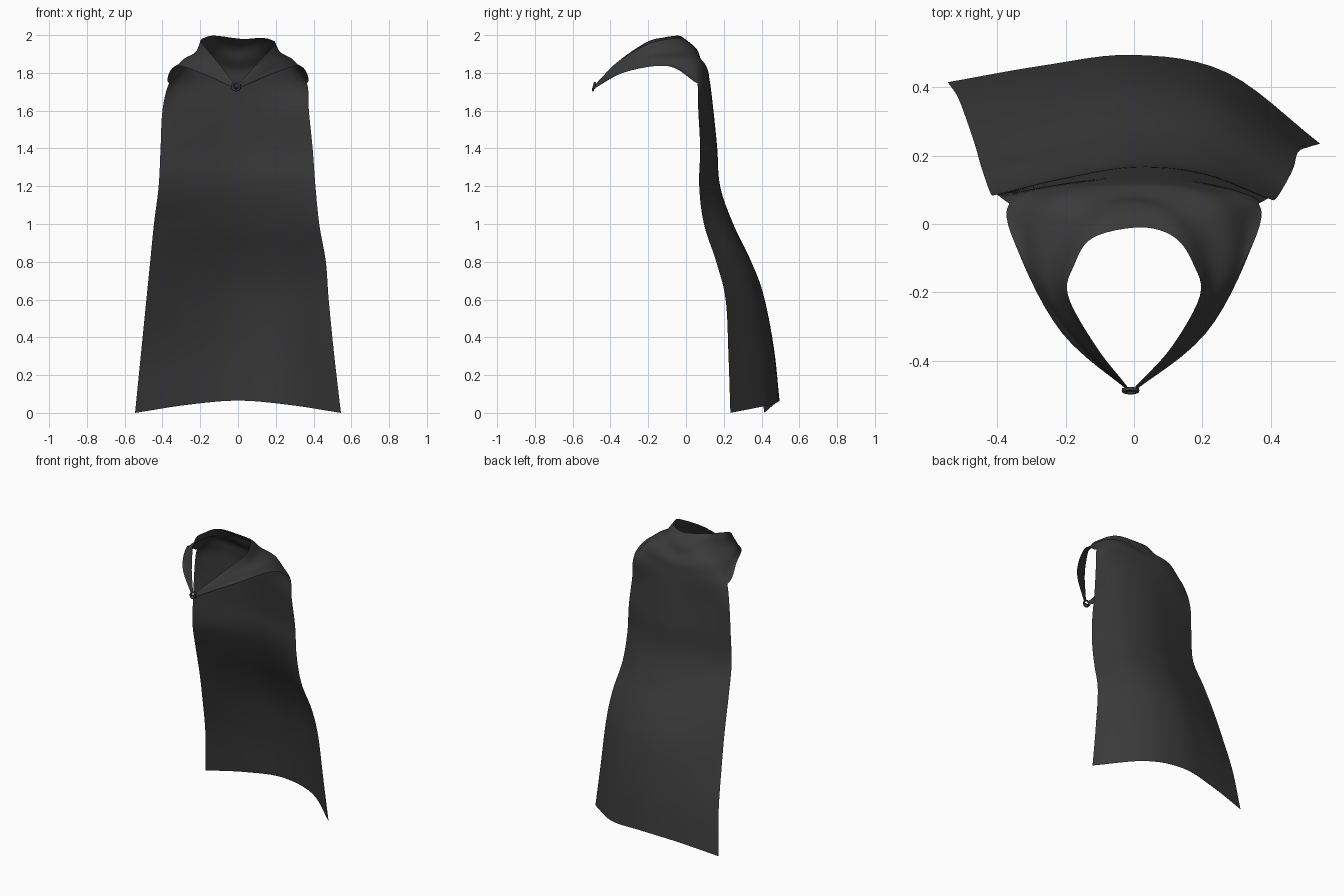
import bpy, bmesh, math
from mathutils import Vector

if "Cube" in bpy.data.objects:
    bpy.data.objects.remove(bpy.data.objects["Cube"])

S = 6  # subdivisions per control span


def spline(pts, steps=S):
    """Catmull-Rom curve through pts, ends extrapolated."""
    p = [2 * pts[0] - pts[1]] + pts + [2 * pts[-1] - pts[-2]]
    out = []
    for i in range(1, len(p) - 2):
        a, b, c, d = p[i - 1:i + 3]
        for k in range(steps):
            t = k / steps
            out.append(0.5 * (2 * b + (c - a) * t + (2 * a - 5 * b + 4 * c - d) * t * t
                              + (3 * b - a - 3 * c + d) * t ** 3))
    out.append(pts[-1].copy())
    return out


dark = bpy.data.materials.new("dark_cloth")
dark.diffuse_color = (0.042, 0.042, 0.043, 1)
dark.use_nodes = True
dark.node_tree.nodes["Principled BSDF"].inputs["Base Color"].default_value = dark.diffuse_color

# Cowl rows from neck edge to shoulder line: back centre, then round to the clasp
cowl = [
    [(0.02, -0.01, 1.98), (0.12, -0.04, 1.985), (0.175, -0.12, 1.975),
     (0.193, -0.21, 1.95), (0.11, -0.36, 1.86), (0.005, -0.475, 1.745)],
    [(0, 0.065, 1.91), (0.13, 0.04, 1.925), (0.215, -0.04, 1.91),
     (0.23, -0.20, 1.885), (0.135, -0.37, 1.815), (0.004, -0.482, 1.735)],
    [(0, 0.10, 1.84), (0.19, 0.085, 1.85), (0.295, 0.02, 1.845),
     (0.29, -0.16, 1.86), (0.17, -0.355, 1.805), (0.002, -0.487, 1.725)],
    [(0, 0.125, 1.76), (0.20, 0.115, 1.76), (0.365, 0.06, 1.745),
     (0.335, -0.09, 1.835), (0.21, -0.32, 1.805), (0, -0.49, 1.715)],
]
# Back panel rows: z, left width, right width, y at left, centre, right
panel = [
    (1.60, 0.400, 0.375, 0.085, 0.145, 0.065),
    (1.40, 0.410, 0.395, 0.085, 0.165, 0.075),
    (1.20, 0.420, 0.410, 0.090, 0.180, 0.070),
    (1.00, 0.445, 0.430, 0.160, 0.250, 0.095),
    (0.80, 0.465, 0.465, 0.230, 0.340, 0.160),
    (0.60, 0.485, 0.480, 0.290, 0.410, 0.210),
    (0.30, 0.515, 0.510, 0.370, 0.465, 0.225),
    (0.00, 0.545, 0.545, 0.415, 0.495, 0.235),
]

rows = []
for r, half in enumerate(cowl):
    right = [Vector(p) for p in half]
    left = [Vector((-p.x - 0.015 * (i == 5), p.y, p.z + (0.012 if r == 0 and i < 4 else 0)))
            for i, p in enumerate(right)][:0:-1]
    rows.append(spline(left + right))
wing = 3 * S
for z, wl, wr, yl, yc, yr in panel:
    rise = 0.065 * max(0, 1 - z)
    pts = [Vector((-wl, yl, z)),
           Vector((-wl / 2, (yl + yc) / 2 + 0.1 * (yc - yl), z + rise * 0.65)),
           Vector((0, yc, z + rise)),
           Vector((wr / 2, (yr + yc) / 2 + 0.3 * (yc - yr), z + rise * 0.65)),
           Vector((wr, yr, z))]
    rows.append([None] * wing + spline(pts) + [None] * wing)

# Cape: one sheet, side columns stop at the shoulder edge
bm = bmesh.new()
cols = []
for j in range(len(rows[0])):
    cols.append([bm.verts.new(p) for p in spline([r[j] for r in rows if r[j] is not None])])
for a, b in zip(cols, cols[1:]):
    for i in range(min(len(a), len(b)) - 1):
        bm.faces.new((a[i], b[i], b[i + 1], a[i + 1])).smooth = True
# soft gathered folds fanning from the neck over the shoulders
bm.normal_update()
nc = len(cols)
moves = []
for j, col in enumerate(cols):
    u = j / (nc - 1)
    for i, v in enumerate(col[:3 * S + 1]):
        t = i / (3 * S)
        amp = 0.009 * math.sin(math.pi * t) * math.sin(math.pi * u)
        moves.append((v, v.normal * amp * math.sin(9 * t + 14 * abs(u - 0.5))))
for v, d in moves:
    v.co += d
me = bpy.data.meshes.new("cape")
bm.to_mesh(me)
bm.free()
cape = bpy.data.objects.new("cape", me)
bpy.context.collection.objects.link(cape)
me.materials.append(dark)

# Clasp: small ring with a crossing bar
bpy.ops.mesh.primitive_torus_add(major_radius=0.02, minor_radius=0.006, major_segments=24,
                                 minor_segments=8, location=(-0.01, -0.488, 1.727),
                                 rotation=(math.radians(75), 0, 0))
ring = bpy.context.object
ring.name = "clasp_ring"
bpy.ops.mesh.primitive_cylinder_add(vertices=12, radius=0.005, depth=0.05,
                                    location=(-0.01, -0.485, 1.72),
                                    rotation=(0, math.radians(90), 0))
bar = bpy.context.object
bar.name = "clasp_bar"
for o in (ring, bar):
    o.data.materials.append(dark)
    o.data.polygons.foreach_set("use_smooth", [True] * len(o.data.polygons))
